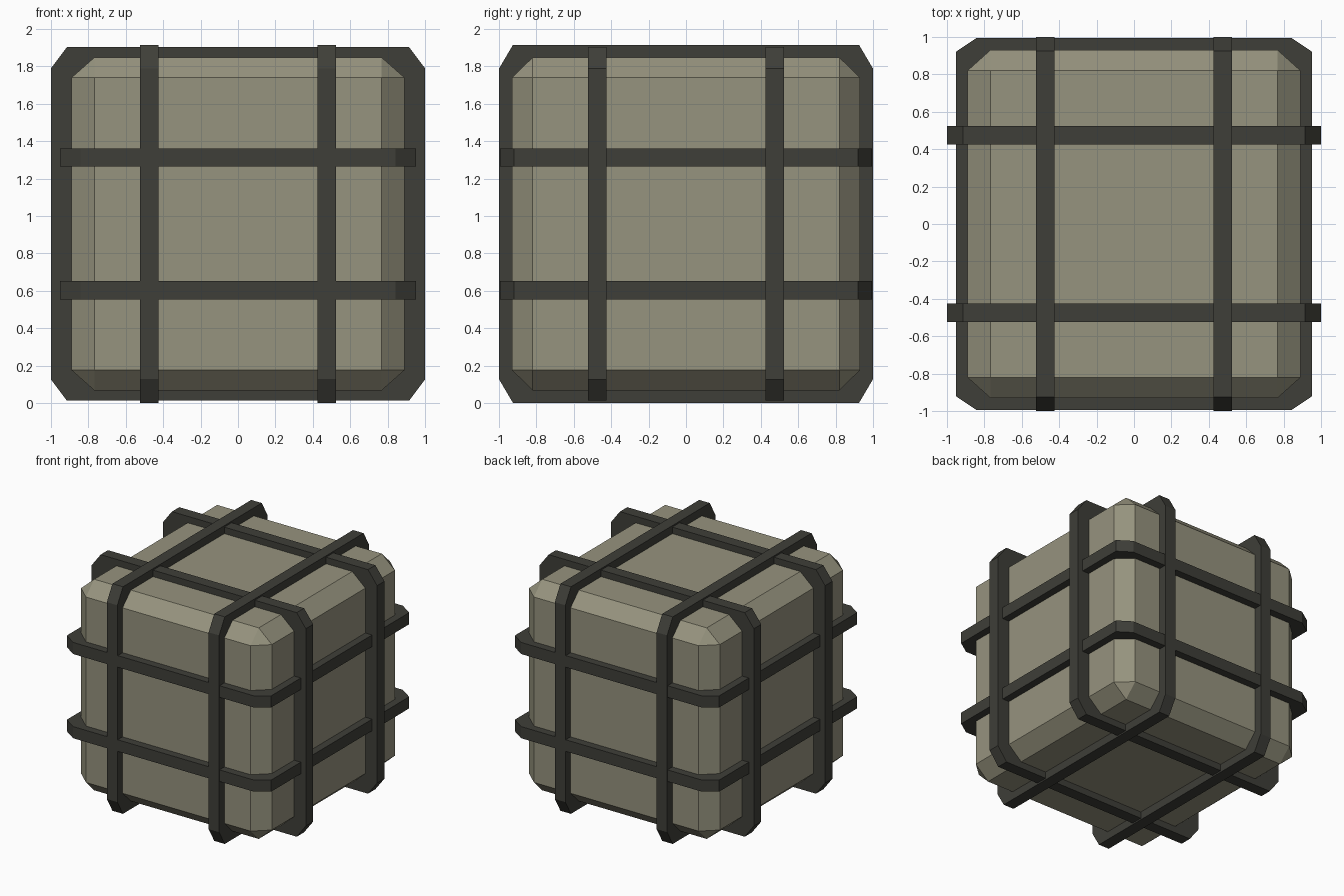
import bpy, bmesh
from mathutils import Vector

if "Cube" in bpy.data.objects:
    bpy.data.objects.remove(bpy.data.objects["Cube"])

CZ = 0.9575  # height of the crate centre


def material(name, rgb):
    m = bpy.data.materials.new(name)
    lin = [(c / 255 / 12.92) if c < 11 else ((c / 255 + 0.055) / 1.055) ** 2.4 for c in rgb]
    m.diffuse_color = (*lin, 1)
    m.use_nodes = True
    m.node_tree.nodes["Principled BSDF"].inputs["Base Color"].default_value = m.diffuse_color
    return m


canvas = material("khaki canvas", (150, 147, 126))
webbing = material("dark webbing", (62, 62, 56))


def finish(bm, name, mat):
    bmesh.ops.recalc_face_normals(bm, faces=bm.faces)
    me = bpy.data.meshes.new(name)
    bm.to_mesh(me)
    bm.free()
    me.materials.append(mat)
    ob = bpy.data.objects.new(name, me)
    ob.location.z = CZ
    bpy.context.collection.objects.link(ob)
    return ob


# Chamfered bundle: hull of the three face rectangles on every corner
half, flat = (0.89, 0.93, 0.89), (0.768, 0.82, 0.782)
bm = bmesh.new()
for sx in (-1, 1):
    for sy in (-1, 1):
        for sz in (-1, 1):
            for axis in range(3):
                p = [half[i] if i == axis else flat[i] for i in range(3)]
                bm.verts.new((p[0] * sx, p[1] * sy, p[2] * sz))
bmesh.ops.convex_hull(bm, input=bm.verts)
bmesh.ops.dissolve_limit(bm, angle_limit=0.01, verts=bm.verts, edges=bm.edges)
finish(bm, "bundle", canvas)


def strap(name, axis, pos, a, b, fa, fb, width=0.098):
    """Octagonal band around the given axis; a, b half sizes, fa, fb flat half lengths."""
    ring = [(a, -fb), (a, fb), (fa, b), (-fa, b), (-a, fb), (-a, -fb), (-fa, -b), (fa, -b)]
    others = [i for i in range(3) if i != axis]
    bm = bmesh.new()

    def loop(scale, offset):
        out = []
        for u, v in ring:
            p = Vector((0, 0, 0))
            p[axis] = pos + offset
            p[others[0]], p[others[1]] = u * scale, v * scale
            out.append(bm.verts.new(p))
        return out

    w = width / 2
    loops = [loop(1, -w), loop(1, w), loop(0.88, w), loop(0.88, -w)]
    for k in range(4):
        l0, l1 = loops[k], loops[(k + 1) % 4]
        for i in range(8):
            j = (i + 1) % 8
            bm.faces.new((l0[i], l0[j], l1[j], l1[i]))
    finish(bm, name, webbing)


# Two straps around each axis
for s, tag in ((-1, "a"), (1, "b")):
    strap("lengthwise_strap_" + tag, 0, s * 0.475, 1.0, 0.9575, 0.925, 0.83)
    strap("crosswise_strap_" + tag, 1, s * 0.475, 1.0, 0.945, 0.915, 0.832)
    strap("level_strap_" + tag, 2, s * 0.355, 0.953, 0.995, 0.842, 0.92)
